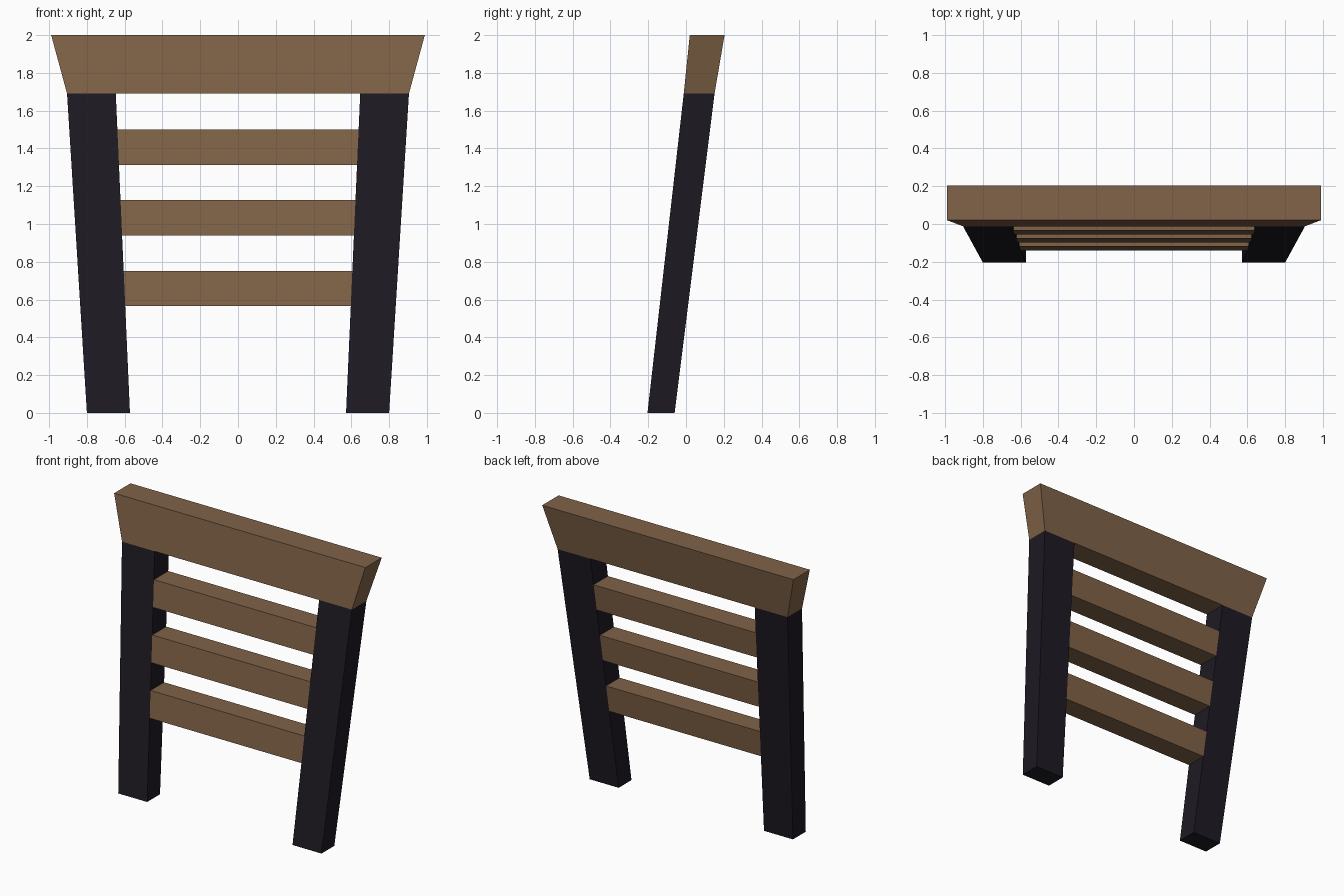
import bpy
import bmesh

if "Cube" in bpy.data.objects:
    bpy.data.objects.remove(bpy.data.objects["Cube"])

TOP = 1.69  # height where the posts meet the top rail


def material(name, color):
    m = bpy.data.materials.new(name)
    m.diffuse_color = color
    m.use_nodes = True
    m.node_tree.nodes["Principled BSDF"].inputs["Base Color"].default_value = m.diffuse_color
    return m


wood = material("brown_wood", (0.22, 0.125, 0.065, 1))
dark = material("dark_post", (0.013, 0.010, 0.017, 1))


def at(z, bottom, top):
    """Value on the straight taper from the floor to the post top."""
    return bottom + (top - bottom) * z / TOP


def front(z):
    return at(z, -0.204, -0.012)


def back(z):
    return at(z, -0.06, 0.151)


def inner(z):
    return at(z, 0.572, 0.647)


def outer(z):
    return at(z, 0.80, 0.905)


def frustum(name, low, high, mat):
    """Six-sided block from two rectangles (x0, x1, y0, y1, z)."""
    bm = bmesh.new()
    rings = [[bm.verts.new(p) for p in ((x0, y0, z), (x1, y0, z), (x1, y1, z), (x0, y1, z))]
             for x0, x1, y0, y1, z in (low, high)]
    a, b = rings
    bm.faces.new(a[::-1])
    bm.faces.new(b)
    for i in range(4):
        j = (i + 1) % 4
        bm.faces.new((a[i], a[j], b[j], b[i]))
    bmesh.ops.recalc_face_normals(bm, faces=bm.faces)
    me = bpy.data.meshes.new(name)
    bm.to_mesh(me)
    bm.free()
    me.materials.append(mat)
    ob = bpy.data.objects.new(name, me)
    bpy.context.collection.objects.link(ob)
    return ob


# Leaning side posts, mirrored across x
posts = frustum("side_posts",
                (inner(0), outer(0), front(0), back(0), 0),
                (inner(TOP), outer(TOP), front(TOP), back(TOP), TOP), dark)
posts.modifiers.new("mirror", 'MIRROR')

# Flared top rail
frustum("top_rail",
        (-0.905, 0.905, front(TOP), back(TOP), TOP),
        (-0.989, 0.989, 0.02, 0.204, 2.0), wood)

# Three back slats, flush with the posts
for i, z in enumerate((0.565, 0.939, 1.312)):
    low, high = [(-inner(h), inner(h), front(h), back(h), h) for h in (z, z + 0.187)]
    frustum(f"back_slat_{i + 1}", low, high, wood)
